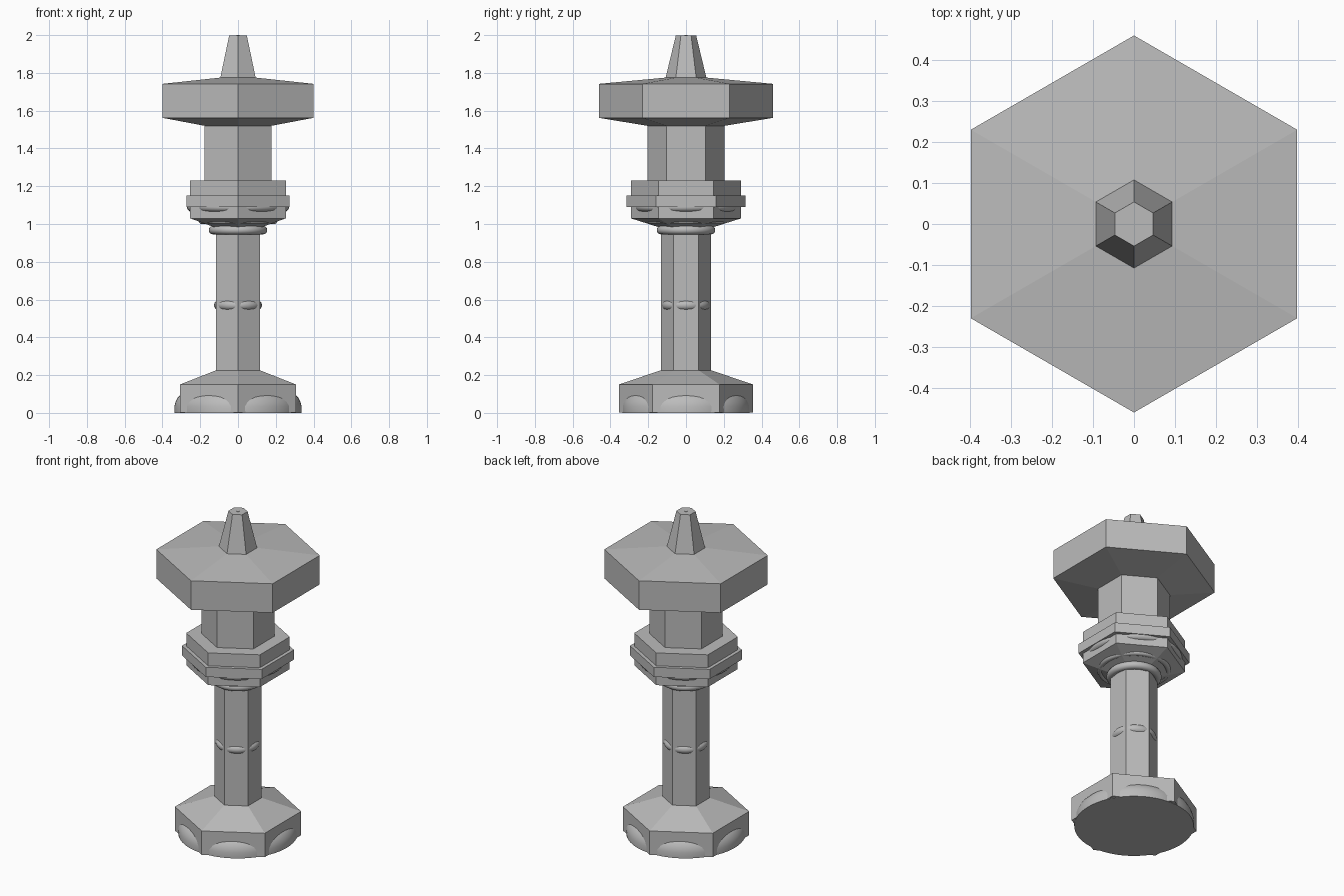
import bpy
import math

cube = bpy.data.objects.get("Cube")
if cube:
    bpy.data.objects.remove(cube, do_unlink=True)

stone = bpy.data.materials.new("grey stone")
stone.use_nodes = True
color = (0.5, 0.5, 0.5, 1)
stone.diffuse_color = color
stone.node_tree.nodes["Principled BSDF"].inputs["Base Color"].default_value = color


def turned(name, profile, sides=6, smooth=False):
    """Closed solid turned about z from (radius, height) pairs, bottom to top."""
    verts, faces = [], []
    for r, z in profile:
        for k in range(sides):
            a = math.pi / 2 + 2 * math.pi * k / sides
            verts.append((r * math.cos(a), r * math.sin(a), z))
    for i in range(len(profile) - 1):
        for k in range(sides):
            n = (k + 1) % sides
            lo, hi = i * sides, (i + 1) * sides
            faces.append((lo + k, lo + n, hi + n, hi + k))
    faces.append(tuple(reversed(range(sides))))
    faces.append(tuple(range(len(verts) - sides, len(verts))))
    mesh = bpy.data.meshes.new(name)
    mesh.from_pydata(verts, [], faces)
    mesh.materials.append(stone)
    obj = bpy.data.objects.new(name, mesh)
    bpy.context.collection.objects.link(obj)
    if smooth:
        bpy.ops.object.select_all(action="DESELECT")
        obj.select_set(True)
        bpy.context.view_layer.objects.active = obj
        bpy.ops.object.shade_smooth_by_angle(angle=math.radians(40))
    return obj


def ring(name, radius, thickness, z):
    """Smooth round moulding."""
    bpy.ops.mesh.primitive_torus_add(
        major_radius=radius, minor_radius=thickness, major_segments=64,
        minor_segments=16, location=(0, 0, z))
    obj = bpy.context.object
    obj.name = name
    obj.data.materials.append(stone)
    bpy.ops.object.shade_smooth()
    return obj


# Six-sided foot with a round cushion swelling through its faces
turned("foot", [(0.356, 0.002), (0.356, 0.15), (0.135, 0.225)])
turned("foot_cushion", [(0.336, 0), (0.337, 0.035), (0.33, 0.06),
                        (0.318, 0.082), (0.3, 0.1), (0.25, 0.12)], 64, True)

# Column with round mouldings
turned("column", [(0.133, 0.2), (0.133, 1.0)])
ring("column_band", 0.1, 0.027, 0.57)
ring("column_collar", 0.132, 0.023, 0.968)

# Platform carrying the light chamber
turned("platform", [(0.15, 0.985), (0.292, 1.03), (0.292, 1.09),
                    (0.316, 1.09), (0.316, 1.15), (0.292, 1.15), (0.292, 1.23)])
ring("platform_moulding", 0.245, 0.025, 1.09)
ring("platform_lower_moulding", 0.19, 0.018, 1.017)

# Light chamber, roof and spire
turned("light_chamber", [(0.205, 1.2), (0.205, 1.54)])
turned("roof", [(0.205, 1.52), (0.461, 1.562), (0.461, 1.742), (0.109, 1.775)])
turned("spire", [(0.109, 1.77), (0.054, 1.998)])
turned("spire_tip", [(0.009, 1.98), (0.009, 2.0)], 16)
